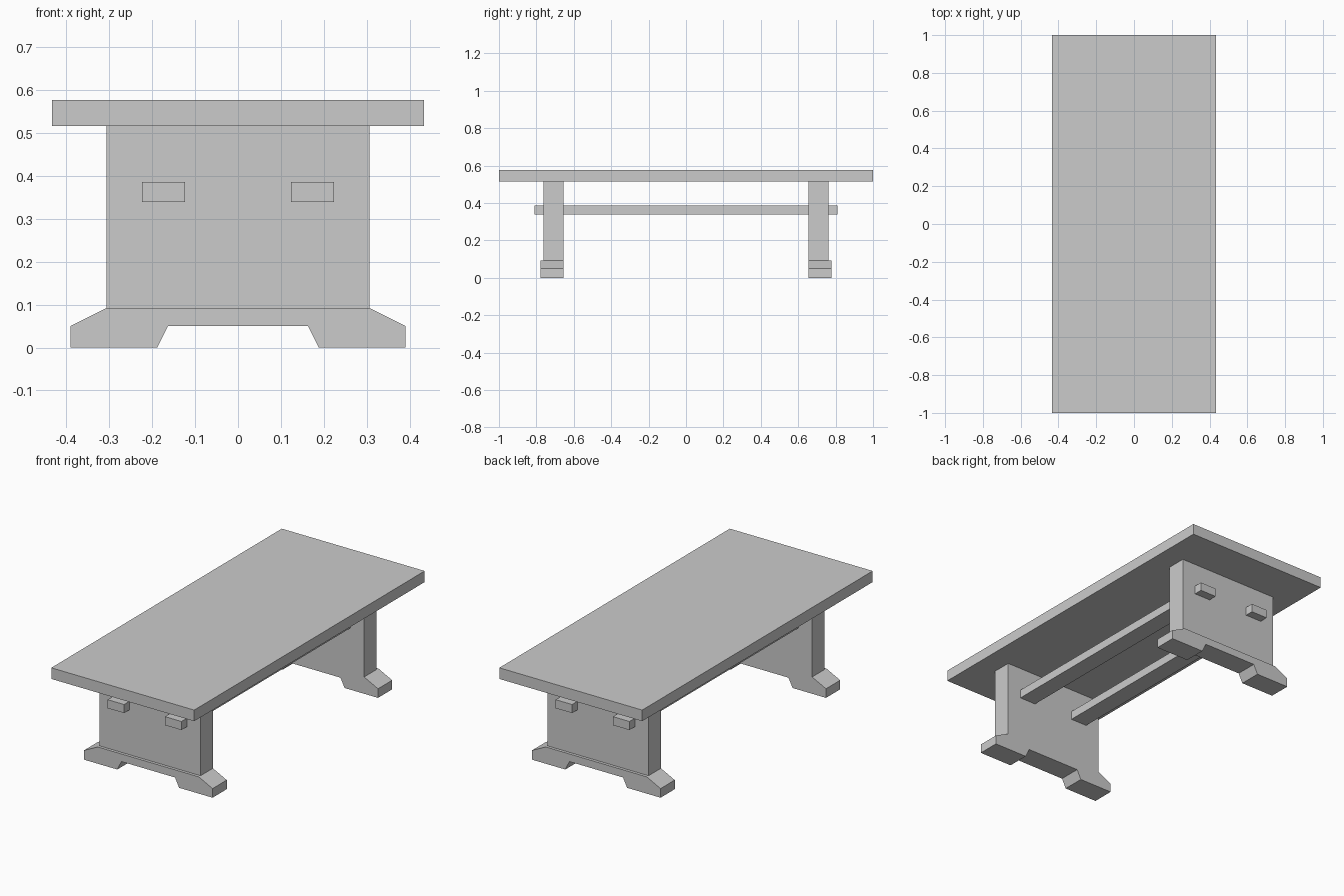
import bpy

if "Cube" in bpy.data.objects:
    bpy.data.objects.remove(bpy.data.objects["Cube"])


def prism(name, outline, y0, y1):
    """Extrude an x-z outline (counter-clockwise seen from the front) from y0 back to y1."""
    n = len(outline)
    verts = [(x, y, z) for y in (y0, y1) for x, z in outline]
    faces = [tuple(range(n)), tuple(reversed(range(n, 2 * n)))]
    faces += [(i, i + n, (i + 1) % n + n, (i + 1) % n) for i in range(n)]
    mesh = bpy.data.meshes.new(name)
    mesh.from_pydata(verts, [], faces)
    mesh.update()
    obj = bpy.data.objects.new(name, mesh)
    bpy.context.collection.objects.link(obj)
    return obj


def rect(x0, x1, z0, z1):
    return [(x0, z0), (x1, z0), (x1, z1), (x0, z1)]


# Table top
prism("table_top", rect(-0.434, 0.434, 0.516, 0.577), -1.0, 1.0)

# Trestle foot outline: right half, mirrored to the left
half = [(0.163, 0.05), (0.188, 0.0), (0.391, 0.0), (0.391, 0.05), (0.307, 0.092)]
foot = half + [(-x, z) for x, z in reversed(half)]

# Legs and feet at both ends, flush on the inner side
for end, s in (("front", -1), ("back", 1)):
    prism(f"{end}_leg_panel", rect(-0.307, 0.307, 0.092, 0.516),
          *sorted((s * 0.656, s * 0.763)))
    prism(f"{end}_foot", foot, *sorted((s * 0.656, s * 0.779)))

# Two long stretchers passing through the panels
for side, x in (("left", -0.174), ("right", 0.174)):
    prism(f"{side}_stretcher", rect(x - 0.05, x + 0.05, 0.339, 0.386), -0.811, 0.811)
